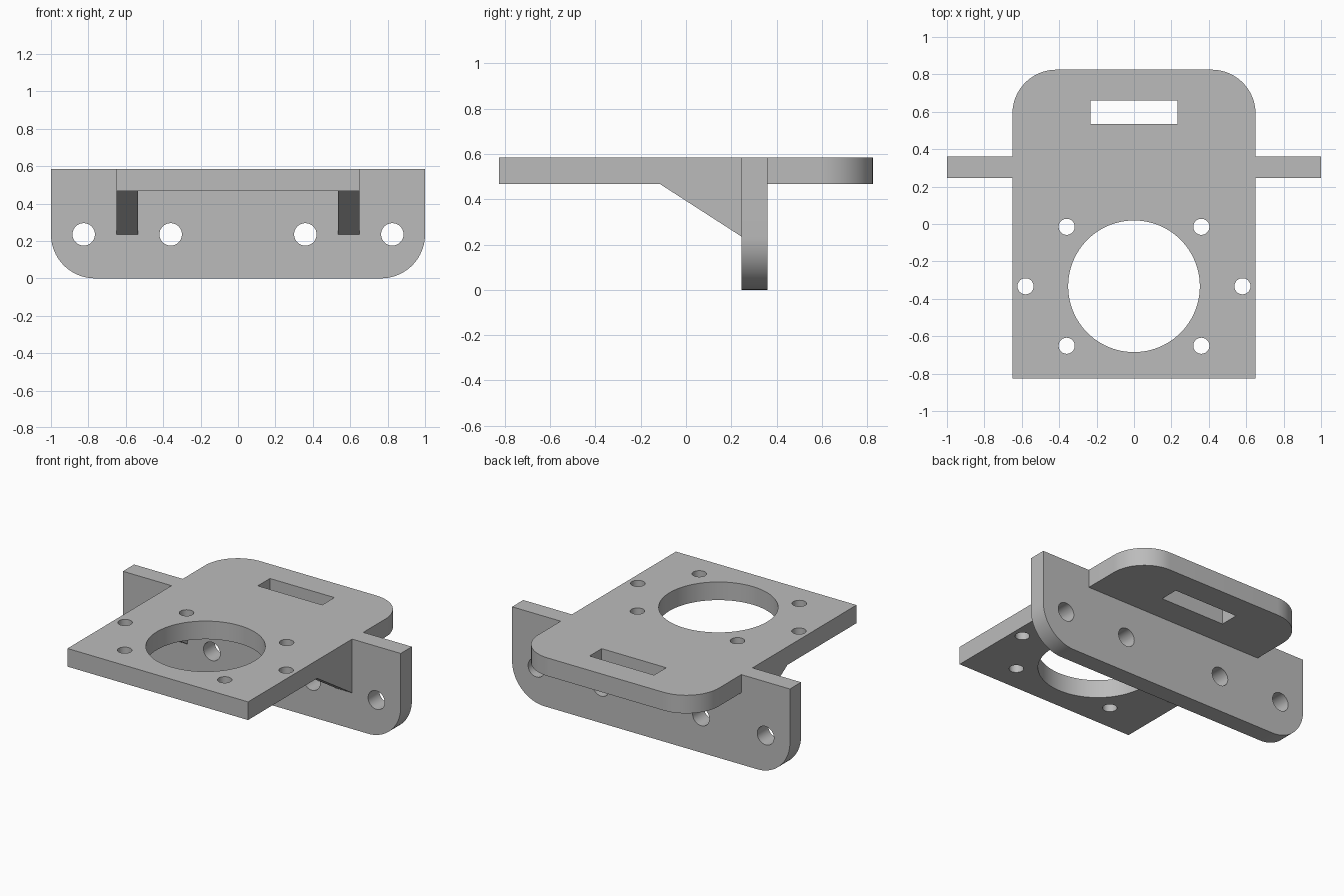
import bpy, bmesh
from math import pi, sin, cos
from mathutils import Vector

cube = bpy.data.objects.get("Cube")
if cube:
    bpy.data.objects.remove(cube, do_unlink=True)

grey = bpy.data.materials.new("plain grey")
grey.use_nodes = True
colour = (0.5, 0.5, 0.5, 1)
grey.diffuse_color = colour
grey.node_tree.nodes["Principled BSDF"].inputs["Base Color"].default_value = colour

TOP, UNDER = 0.585, 0.467          # plate heights
WALL_FRONT, WALL_BACK = 0.245, 0.36
HALF, RADIUS = 0.65, 0.235         # plate half width, corner radius
MID = -0.333                       # motor opening centre


def prism(name, outline, axis, low, high):
    """Extrude a flat outline along one axis."""
    place = {"x": lambda a, b, t: (t, a, b),
             "y": lambda a, b, t: (a, t, b),
             "z": lambda a, b, t: (a, b, t)}[axis]
    bm = bmesh.new()
    face = bm.faces.new([bm.verts.new(place(a, b, low)) for a, b in outline])
    ext = bmesh.ops.extrude_face_region(bm, geom=[face])
    moved = [v for v in ext["geom"] if isinstance(v, bmesh.types.BMVert)]
    bmesh.ops.translate(bm, verts=moved, vec=Vector(place(0, 0, high - low)))
    bmesh.ops.recalc_face_normals(bm, faces=bm.faces)
    mesh = bpy.data.meshes.new(name)
    bm.to_mesh(mesh)
    bm.free()
    mesh.materials.append(grey)
    obj = bpy.data.objects.new(name, mesh)
    bpy.context.collection.objects.link(obj)
    return obj


def arc(cx, cy, r, start, end, steps):
    return [(cx + r * cos(start + (end - start) * i / steps),
             cy + r * sin(start + (end - start) * i / steps))
            for i in range(steps + 1)]


def circle(cx, cy, r, steps=48):
    return arc(cx, cy, r, 0, 2 * pi, steps)[:-1]


def rounded_end(half, square_edge, round_edge):
    """Rectangle with two rounded corners at one end."""
    s = 1 if round_edge > square_edge else -1
    c = round_edge - s * RADIUS
    right = arc(half - RADIUS, c, RADIUS, 0, s * pi / 2, 20)
    left = [(-x, y) for x, y in reversed(right)]
    return [(half, square_edge)] + right + left + [(-half, square_edge)]


def boolean(target, tool, operation):
    tool.hide_render = True
    mod = target.modifiers.new(operation.lower(), "BOOLEAN")
    mod.operation, mod.solver, mod.object = operation, "EXACT", tool
    bpy.ops.object.select_all(action="DESELECT")
    bpy.context.view_layer.objects.active = target
    target.select_set(True)
    bpy.ops.object.modifier_apply(modifier=mod.name)
    bpy.data.objects.remove(tool, do_unlink=True)


# Horizontal plate, upright wall and two triangular gussets joined in one body
bracket = prism("mounting_bracket", rounded_end(HALF, -0.825, 0.825), "z", UNDER, TOP)
wall = prism("wall", rounded_end(1, TOP, 0), "y", WALL_FRONT, WALL_BACK)
boolean(bracket, wall, "UNION")
slope = [(-0.115, UNDER), (WALL_FRONT, 0.235), (WALL_BACK - 0.05, 0.235),
         (WALL_BACK - 0.05, TOP - 0.05), (-0.115, TOP - 0.05)]
for low, high in ((-HALF, -0.535), (0.535, HALF)):
    boolean(bracket, prism("gusset", slope, "x", low, high), "UNION")

# Openings in the plate: motor bore, screw holes, cable slot
cut_z = ("z", UNDER - 0.05, TOP + 0.1)
boolean(bracket, prism("bore", circle(0, MID, 0.352, 96), *cut_z), "DIFFERENCE")
for side in (-1, 1):
    for x, y in ((0.36, MID + 0.318), (0.58, MID), (0.36, MID - 0.318)):
        boolean(bracket, prism("screw_hole", circle(side * x, y, 0.043), *cut_z), "DIFFERENCE")
slot = [(-0.232, 0.535), (0.232, 0.535), (0.232, 0.66), (-0.232, 0.66)]
boolean(bracket, prism("slot", slot, *cut_z), "DIFFERENCE")

# Bolt holes through the wall
for x in (-0.825, -0.36, 0.36, 0.825):
    boolean(bracket, prism("bolt_hole", circle(x, 0.235, 0.06), "y", WALL_FRONT - 0.1, WALL_BACK + 0.1),
            "DIFFERENCE")

# One material, smooth curves with crisp edges
bracket.data.materials.clear()
bracket.data.materials.append(grey)
for poly in bracket.data.polygons:
    poly.material_index = 0
bpy.ops.object.shade_smooth_by_angle(angle=pi / 6)
